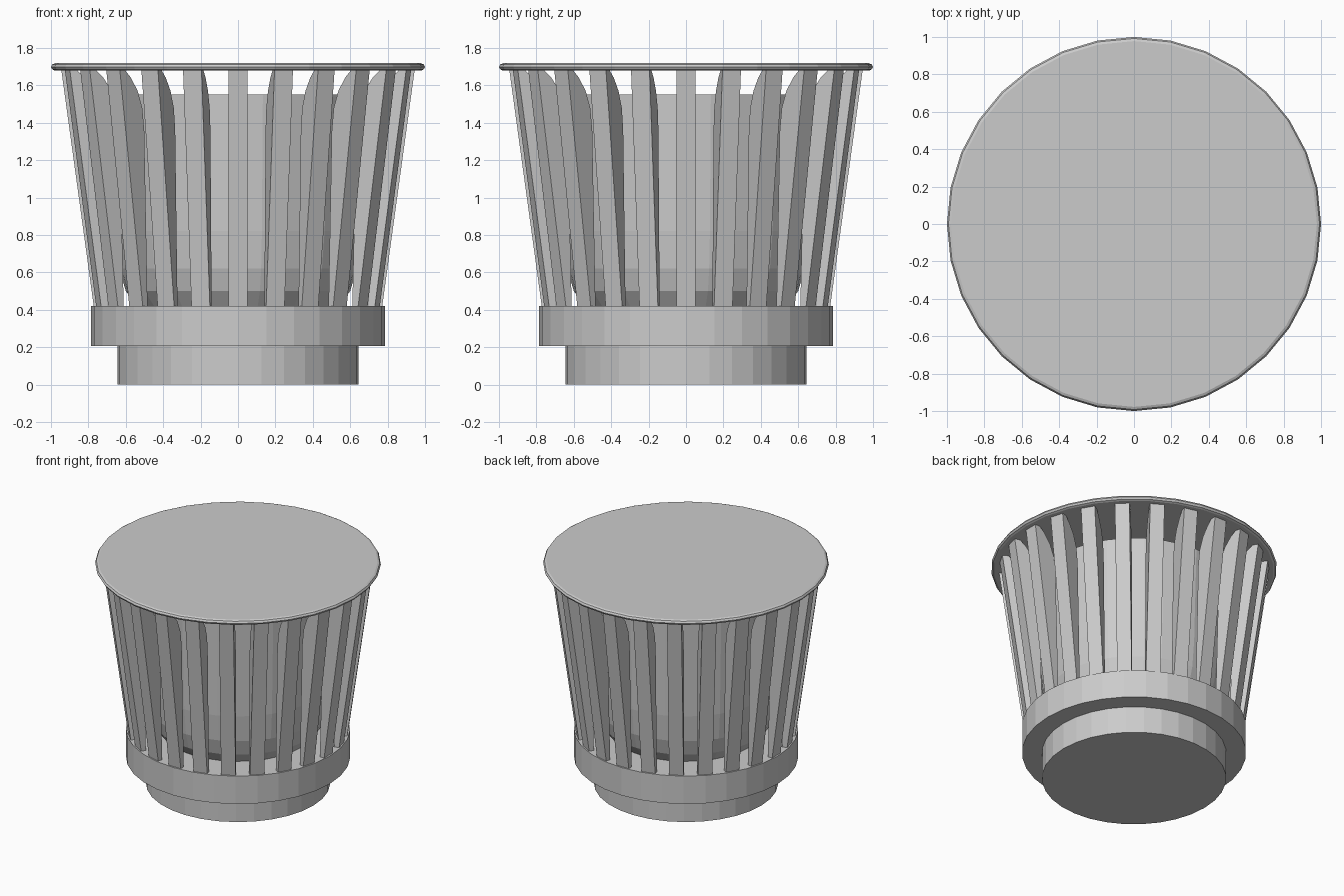
import bpy
import bmesh
from math import cos, sin, tau, radians
from mathutils import Matrix

cube = bpy.data.objects.get("Cube")
if cube:
    bpy.data.objects.remove(cube, do_unlink=True)

SIDES = 32
FINS = 24

grey = bpy.data.materials.new("light_grey")
grey.use_nodes = True
color = (0.6, 0.6, 0.6, 1)
grey.diffuse_color = color
grey.node_tree.nodes["Principled BSDF"].inputs["Base Color"].default_value = color


def finish(name, bm):
    bmesh.ops.recalc_face_normals(bm, faces=bm.faces)
    mesh = bpy.data.meshes.new(name)
    bm.to_mesh(mesh)
    bm.free()
    mesh.materials.append(grey)
    obj = bpy.data.objects.new(name, mesh)
    bpy.context.collection.objects.link(obj)
    return obj


def turned(name, profile):
    """Solid of revolution from (radius, height) points, capped at both ends."""
    bm = bmesh.new()
    rings = [[bm.verts.new((r * cos(tau * i / SIDES), r * sin(tau * i / SIDES), z))
              for i in range(SIDES)] for r, z in profile]
    for low, high in zip(rings, rings[1:]):
        for i in range(SIDES):
            j = (i + 1) % SIDES
            bm.faces.new((low[i], low[j], high[j], high[i]))
    bm.faces.new(rings[0])
    bm.faces.new(rings[-1])
    return finish(name, bm)


# Stepped base
turned("base_plug", [(0.645, 0), (0.645, 0.205)])
turned("base_collar", [(0.785, 0.205), (0.785, 0.42)])

# Inner bowl-shaped core
turned("inner_core", [(0.54, 0.42), (0.6, 0.5), (0.635, 0.62),
                      (0.655, 0.82), (0.68, 1.55)])

# Top plate with a rounded rim
turned("top_plate", [(0.978, 1.678), (0.992, 1.684), (1.0, 1.698),
                     (0.992, 1.712), (0.978, 1.718)])

# Tapered fins, rounded on the upper inner corner
fin_profile = [(0.735, 0.41), (0.77, 0.41), (0.945, 1.685), (0.91, 1.685),
               (0.86, 1.64), (0.81, 1.57), (0.775, 1.48), (0.76, 1.36)]
bm = bmesh.new()
for k in range(FINS):
    turn = Matrix.Rotation(tau * k / FINS, 4, "Z")
    sides = [[bm.verts.new(turn @ Matrix.Translation((r, y, z)).to_translation())
              for r, z in fin_profile] for y in (-0.051, 0.051)]
    bm.faces.new(sides[0])
    bm.faces.new(sides[1])
    for i in range(len(fin_profile)):
        j = (i + 1) % len(fin_profile)
        bm.faces.new((sides[0][i], sides[0][j], sides[1][j], sides[1][i]))
fins = finish("cooling_fins", bm)

# Soften shading on the curved rim and fin corners, keep facets elsewhere crisp
for obj in bpy.context.selected_objects:
    obj.select_set(False)
fins.select_set(True)
bpy.context.view_layer.objects.active = fins
bpy.ops.object.shade_smooth_by_angle(angle=radians(25))
